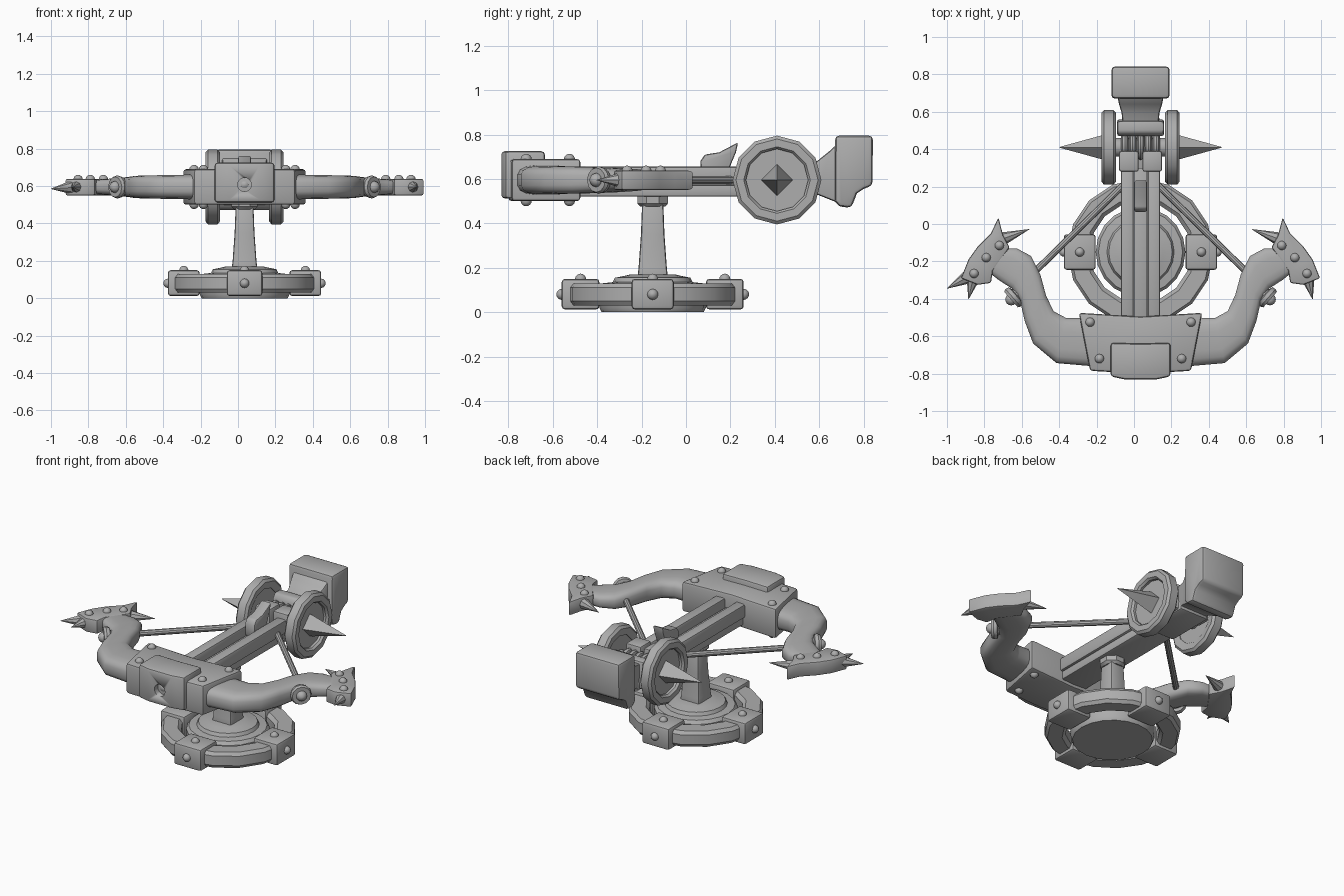
import bpy, bmesh
from math import sin, cos, pi, radians
from mathutils import Vector, Matrix

cube = bpy.data.objects.get("Cube")
if cube:
    bpy.data.objects.remove(cube, do_unlink=True)

CX = 0.035      # the machine's own centre line
MID = 0.595     # height of the bow and wheel axle

grey = bpy.data.materials.new("plain grey")
grey.use_nodes = True
COLOUR = (0.42, 0.42, 0.42, 1)
grey.diffuse_color = COLOUR
grey.node_tree.nodes["Principled BSDF"].inputs["Base Color"].default_value = COLOUR


def finish(name, bm, bevel=0.0, angle=35):
    bmesh.ops.recalc_face_normals(bm, faces=bm.faces)
    if bevel:
        edges = [e for e in bm.edges if e.is_manifold and e.calc_face_angle() > radians(40)]
        bmesh.ops.bevel(bm, geom=edges, offset=bevel, segments=2, profile=0.5,
                        affect='EDGES', clamp_overlap=True)
    bmesh.ops.translate(bm, verts=bm.verts, vec=(CX, 0, 0))
    mesh = bpy.data.meshes.new(name)
    bm.to_mesh(mesh)
    bm.free()
    mesh.materials.append(grey)
    ob = bpy.data.objects.new(name, mesh)
    bpy.context.collection.objects.link(ob)
    bpy.ops.object.select_all(action='DESELECT')
    ob.select_set(True)
    bpy.context.view_layer.objects.active = ob
    bpy.ops.object.shade_smooth_by_angle(angle=radians(angle))
    return ob


def loft(name, rings, bevel=0.0, closed=False, angle=35):
    """Skin a row of equal rings of points; cap the ends unless closed."""
    bm = bmesh.new()
    rows = [[bm.verts.new(p) for p in ring] for ring in rings]
    n = len(rows[0])
    pairs = list(zip(rows, rows[1:])) + ([(rows[-1], rows[0])] if closed else [])
    for a, b in pairs:
        for i in range(n):
            j = (i + 1) % n
            bm.faces.new((a[i], a[j], b[j], b[i]))
    if not closed:
        bm.faces.new(rows[0])
        bm.faces.new(rows[-1])
    return finish(name, bm, bevel, angle)


def prism_z(name, outline, lo, hi, bevel=0.012):
    return loft(name, [[(x, y, z) for x, y in outline] for z in (lo, hi)], bevel)


def prism_x(name, outline, lo, hi, bevel=0.012):
    return loft(name, [[(x, y, z) for y, z in outline] for x in (lo, hi)], bevel)


def box(name, x0, x1, y0, y1, z0, z1, bevel=0.012):
    return prism_z(name, [(x0, y0), (x1, y0), (x1, y1), (x0, y1)], z0, z1, bevel)


def lathe(name, profile, origin, axis, sides, closed=False, bevel=0.0, turn=0.0):
    """Spin (radius, distance) pairs about an axis."""
    m = Matrix.Translation(origin) @ Vector(axis).to_track_quat('Z', 'Y').to_matrix().to_4x4()
    angles = [2 * pi * i / sides + turn for i in range(sides)]
    rings = [[m @ Vector((r * cos(a), r * sin(a), d)) for a in angles] for r, d in profile]
    return loft(name, rings, bevel, closed)


def rod(name, a, b, r0, r1, sides=10):
    a, b = Vector(a), Vector(b)
    return lathe(name, [(r0, 0), (r1, (b - a).length)], a, b - a, sides)


def knob(name, at, axis, r=0.025):
    return lathe(name, [(r * cos(t), r * sin(t)) for t in (-0.4, 0, 0.4, 0.8, 1.2, 1.5)],
                 at, axis, 12)


# Base: ring, four clamps with studs, stepped turntable
BASE = Vector((0, -0.15, 0))
lathe("base_ring", [(0.27, 0.05), (0.29, 0.03), (0.375, 0.03), (0.39, 0.05),
                    (0.39, 0.11), (0.375, 0.13), (0.29, 0.13), (0.27, 0.11)],
      BASE, (0, 0, 1), 16, closed=True)
for i, (dx, dy) in enumerate(((1, 0), (0, 1), (-1, 0), (0, -1))):
    c = BASE + Vector((dx, dy, 0)) * 0.325
    hx, hy = (0.085, 0.095) if dx else (0.095, 0.085)
    box(f"base_clamp_{i}", c.x - hx, c.x + hx, c.y - hy, c.y + hy, 0.012, 0.15, 0.015)
    knob(f"clamp_top_stud_{i}", c + Vector((0, 0, 0.148)), (0, 0, 1))
    knob(f"clamp_side_stud_{i}", c + Vector((dx * 0.084, dy * 0.084, 0.08)), (dx, dy, 0))
lathe("turntable", [(0.23, 0), (0.24, 0.02), (0.24, 0.11), (0.225, 0.13), (0.18, 0.135),
                    (0.17, 0.155), (0.12, 0.165), (0.1, 0.17)], BASE, (0, 0, 1), 20)

# Post with a flared foot and a cap
lathe("post", [(0.1, 0.14), (0.09, 0.2), (0.075, 0.35), (0.067, 0.5)],
      BASE, (0, 0, 1), 4, bevel=0.012, turn=pi / 4)
lathe("post_cap", [(0.06, 0.475), (0.075, 0.49), (0.075, 0.53)], BASE, (0, 0, 1), 8, turn=pi / 8)

# Stock: twin rails on a lower bed
box("rail_bed", -0.09, 0.09, -0.55, 0.3, 0.52, 0.575, 0.008)
box("bolt_groove", -0.033, 0.033, -0.55, 0.3, 0.57, 0.6, 0.004)
for s, side in ((1, "left"), (-1, "right")):
    x0, x1 = sorted((s * 0.038, s * 0.105))
    box(f"{side}_rail", x0, x1, -0.55, 0.3, 0.57, 0.655)
    x0, x1 = sorted((s * 0.01, s * 0.115))
    box(f"{side}_rail_end", x0, x1, 0.28, 0.39, 0.54, 0.69)

# Trigger horn
prism_x("trigger_horn", [(0.07, 0.6), (0.065, 0.68), (0.085, 0.71), (0.15, 0.72),
                         (0.235, 0.765), (0.225, 0.72), (0.2, 0.66), (0.17, 0.6)],
        -0.035, 0.035, 0.01)

# Winch: drum with rope turns between two spiked wheels
AXLE = Vector((0, 0.41, MID))
rod("axle", AXLE - Vector((0.15, 0, 0)), AXLE + Vector((0.15, 0, 0)), 0.05, 0.05, 12)
for i in range(5):
    x = (i - 2) * 0.042
    lathe(f"rope_turn_{i}", [(0.05, -0.02), (0.072, -0.012), (0.078, 0), (0.072, 0.012), (0.05, 0.02)],
          AXLE + Vector((x, 0.01, 0.0)), (1, 0, 0), 16)
for s, side in ((1, "left"), (-1, "right")):
    lathe(f"{side}_wheel_rim", [(0.14, 0.14), (0.185, 0.132), (0.2, 0.145), (0.2, 0.195),
                                (0.185, 0.208), (0.15, 0.208), (0.14, 0.195)],
          AXLE, (s, 0, 0), 12, closed=True)
    lathe(f"{side}_wheel_disc", [(0.15, 0.145), (0.15, 0.18)], AXLE, (s, 0, 0), 12)
    lathe(f"{side}_wheel_spike", [(0.073, 0.17), (0.066, 0.2), (0.002, 0.433)], AXLE, (s, 0, 0), 4)

# Rear beam and counterweight
box("winch_bed", -0.1, 0.1, 0.27, 0.58, 0.51, 0.57)
prism_x("rear_crosspiece", [(0.47, 0.52), (0.47, 0.66), (0.49, 0.69), (0.55, 0.69), (0.56, 0.52)],
        -0.125, 0.125)
loft("rear_beam", [[(-w, y, lo), (w, y, lo), (w, y, hi), (-w, y, hi)] for y, w, lo, hi in
                   ((0.52, 0.095, 0.52, 0.67), (0.59, 0.1, 0.53, 0.68),
                    (0.64, 0.115, 0.51, 0.72), (0.69, 0.125, 0.49, 0.765))], 0.012)
prism_x("counterweight", [(0.67, 0.5), (0.69, 0.475), (0.745, 0.47), (0.77, 0.535), (0.8, 0.555),
                          (0.84, 0.57), (0.842, 0.795), (0.672, 0.795)], -0.155, 0.155, 0.018)

# Bow centre block with studs
prism_z("bow_block", [(-0.33, -0.475), (0, -0.495), (0.33, -0.475), (0.27, -0.785), (0, -0.8), (-0.27, -0.785)],
        0.5, 0.69, 0.015)
for i, (x, y) in enumerate(((0.27, -0.525), (0.22, -0.72), (-0.27, -0.525), (-0.22, -0.72))):
    knob(f"block_top_stud_{i}", (x, y, 0.688), (0, 0, 1))
    knob(f"block_bottom_stud_{i}", (x, y, 0.502), (0, 0, -1))

# Muzzle plate with a bored hole
muzzle = prism_z("muzzle_plate", [(-0.16, -0.635), (0, -0.64), (0.16, -0.635), (0.16, -0.815),
                                  (0.08, -0.832), (-0.08, -0.832), (-0.16, -0.815)], 0.512, 0.725, 0.016)
cutter = rod("muzzle_cutter", (0, -0.9, 0.607), (0, -0.72, 0.607), 0.037, 0.037, 16)
cutter.hide_render = True
bore = muzzle.modifiers.new("bore", 'BOOLEAN')
bore.operation, bore.solver, bore.object = 'DIFFERENCE', 'EXACT', cutter
bpy.context.view_layer.objects.active = muzzle
bpy.ops.object.modifier_apply(modifier="bore")
bpy.data.objects.remove(cutter, do_unlink=True)
# the block keeps the same bore shallow
knob("bore_floor", (0, -0.77, 0.607), (0, -1, 0), 0.036)

# Bow limbs: outer edge, inner edge, half height for each section
LIMB = [((0.22, -0.765), (0.22, -0.5), 0.068), ((0.45, -0.745), (0.40, -0.50), 0.064),
        ((0.575, -0.64), (0.465, -0.465), 0.062), ((0.62, -0.52), (0.505, -0.38), 0.06),
        ((0.645, -0.41), (0.535, -0.27), 0.056), ((0.69, -0.345), (0.585, -0.17), 0.05),
        ((0.76, -0.30), (0.66, -0.13), 0.044), ((0.81, -0.26), (0.73, -0.13), 0.04)]
HEAD = [(0.76, 0.035), (0.80, -0.05), (0.87, -0.12), (0.92, -0.19), (0.96, -0.29),
        (0.87, -0.325), (0.80, -0.315), (0.79, -0.25), (0.70, -0.125), (0.735, -0.06)]


def soft(v):
    return (abs(v) ** 0.6) * (1 if v > 0 else -1)


for s, side in ((1, "left"), (-1, "right")):
    rings = []
    for (ox, oy), (ix, iy), h in LIMB:
        mid, half = Vector((ox + ix, oy + iy)) / 2, Vector((ox - ix, oy - iy)) / 2
        ring = []
        for k in range(16):
            a = 2 * pi * (k + 0.5) / 16
            p = mid + half * soft(cos(a))
            ring.append((s * p.x, p.y, MID + h * soft(sin(a))))
        rings.append(ring)
    loft(f"{side}_bow_limb", rings, angle=45)
    prism_z(f"{side}_limb_head", [(s * x, y) for x, y in HEAD], 0.55, 0.638, 0.01)
    for i, (x, y) in enumerate(((0.755, -0.115), (0.825, -0.18), (0.89, -0.265))):
        knob(f"{side}_head_stud_{i}", (s * x, y, 0.635), (0, 0, 1))
    rod(f"{side}_inner_spike", (s * 0.74, -0.08, MID), (s * 0.595, -0.028, MID), 0.036, 0.001, 8)
    rod(f"{side}_front_spike", (s * 0.895, -0.29, MID), (s * 0.92, -0.402, MID), 0.036, 0.001, 8)
    # string anchor and rod-like string
    out = Vector((s * 0.75, -0.66, 0)).normalized()
    at = Vector((s * 0.625, -0.345, MID))
    lathe(f"{side}_anchor_collar", [(0.04, 0), (0.04, 0.05), (0.058, 0.055), (0.062, 0.075), (0.055, 0.09)],
          at, out, 12)
    knob(f"{side}_anchor_stud", at + out * 0.088, out, 0.032)
    rod(f"{side}_string", (s * 0.57, -0.26, MID), (s * 0.07, 0.23, MID), 0.018, 0.018)
# Longer outer spike on one side only
rod("right_outer_spike", (-0.9, -0.27, MID), (-1.035, -0.345, MID - 0.01), 0.045, 0.001, 8)
